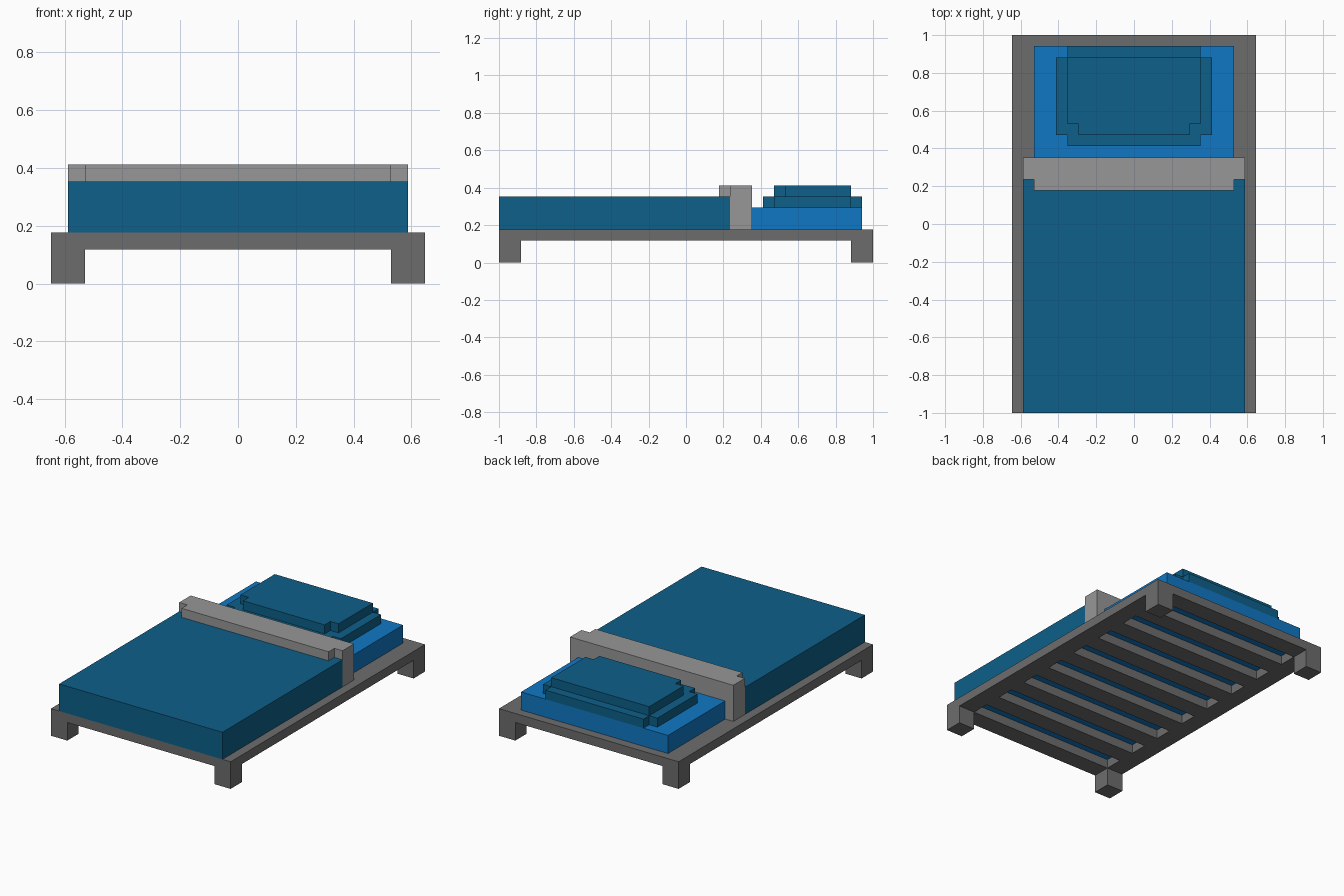
import bpy, bmesh
from mathutils import Vector

cube = bpy.data.objects.get("Cube")
if cube:
    bpy.data.objects.remove(cube, do_unlink=True)

U = 2 / 34  # grid unit: the bed is 34 units long


def material(name, rgb):
    m = bpy.data.materials.new(name)
    m.use_nodes = True
    m.diffuse_color = (*rgb, 1)
    m.node_tree.nodes["Principled BSDF"].inputs["Base Color"].default_value = (*rgb, 1)
    return m


FRAME = material("dark grey", (0.155, 0.152, 0.155))
FOLD = material("light grey", (0.31, 0.31, 0.31))
SHEET = material("bright blue", (0.005, 0.185, 0.55))
BLANKET = material("deep blue", (0.004, 0.115, 0.255))


def prism(name, outline, lo, hi, mat, axis="z"):
    """Extrude a 2D outline in grid units: (x, y) along z, or (x, z) along y."""
    def place(a, b, c):
        return Vector((a, b, c) if axis == "z" else (a, c, b)) * U
    bm = bmesh.new()
    face = bm.faces.new([bm.verts.new(place(a, b, lo)) for a, b in outline])
    ext = bmesh.ops.extrude_face_region(bm, geom=[face])
    verts = [v for v in ext["geom"] if isinstance(v, bmesh.types.BMVert)]
    bmesh.ops.translate(bm, verts=verts, vec=place(0, 0, hi - lo))
    bmesh.ops.recalc_face_normals(bm, faces=bm.faces)
    mesh = bpy.data.meshes.new(name)
    bm.to_mesh(mesh)
    bm.free()
    mesh.materials.append(mat)
    ob = bpy.data.objects.new(name, mesh)
    bpy.context.collection.objects.link(ob)
    return ob


def box(name, x, y, z, mat):
    pts = [(x[0], y[0]), (x[1], y[0]), (x[1], y[1]), (x[0], y[1])]
    return prism(name, pts, *z, mat)


def mirrored(half):
    """Close a right-half outline by mirroring it across x = 0."""
    return half + [(-x, y) for x, y in reversed(half)]


# Bed frame: legs, rails and slats
for sx, side in ((-1, "right"), (1, "left")):
    x = sorted((9 * sx, 11 * sx))
    box(f"{side}_side_rail", x, (-17, 17), (2, 3), FRAME)
    for y, end in ((-17, "front"), (15, "back")):
        box(f"{end}_{side}_leg", x, (y, y + 2), (0, 2), FRAME)
for y, end in ((-17, "front"), (15, "back")):
    box(f"{end}_rail", (-9, 9), (y, y + 2), (2, 3), FRAME)
for i in range(7):
    y = -13 + 4 * i
    box(f"slat_{i + 1}", (-9, 9), (y, y + 2), (2, 3), FRAME)

# Mattress under the bedding
box("mattress", (-9, 9), (-16, 16), (3, 5), SHEET)

# Blanket draped over the top, sides and front
prism("blanket", mirrored([(9, 5), (9, 3), (10, 3), (10, 6)]), -16, 4, BLANKET, "y")
box("blanket_front", (-10, 10), (-17, -16), (3, 6), BLANKET)

# Folded-back blanket edge with a lip on top
prism("blanket_fold", mirrored([(9, 5), (9, 3), (10, 3), (10, 7)]), 4, 6, FOLD, "y")
box("blanket_fold_lip", (-9, 9), (3, 4), (6, 7), FOLD)

# Stepped pillow
prism("pillow_base", mirrored([(6, 7), (6, 8), (7, 8), (7, 15), (6, 15), (6, 16)]), 5, 6, BLANKET)
prism("pillow_top", mirrored([(5, 8), (5, 9), (6, 9), (6, 15)]), 6, 7, BLANKET)
